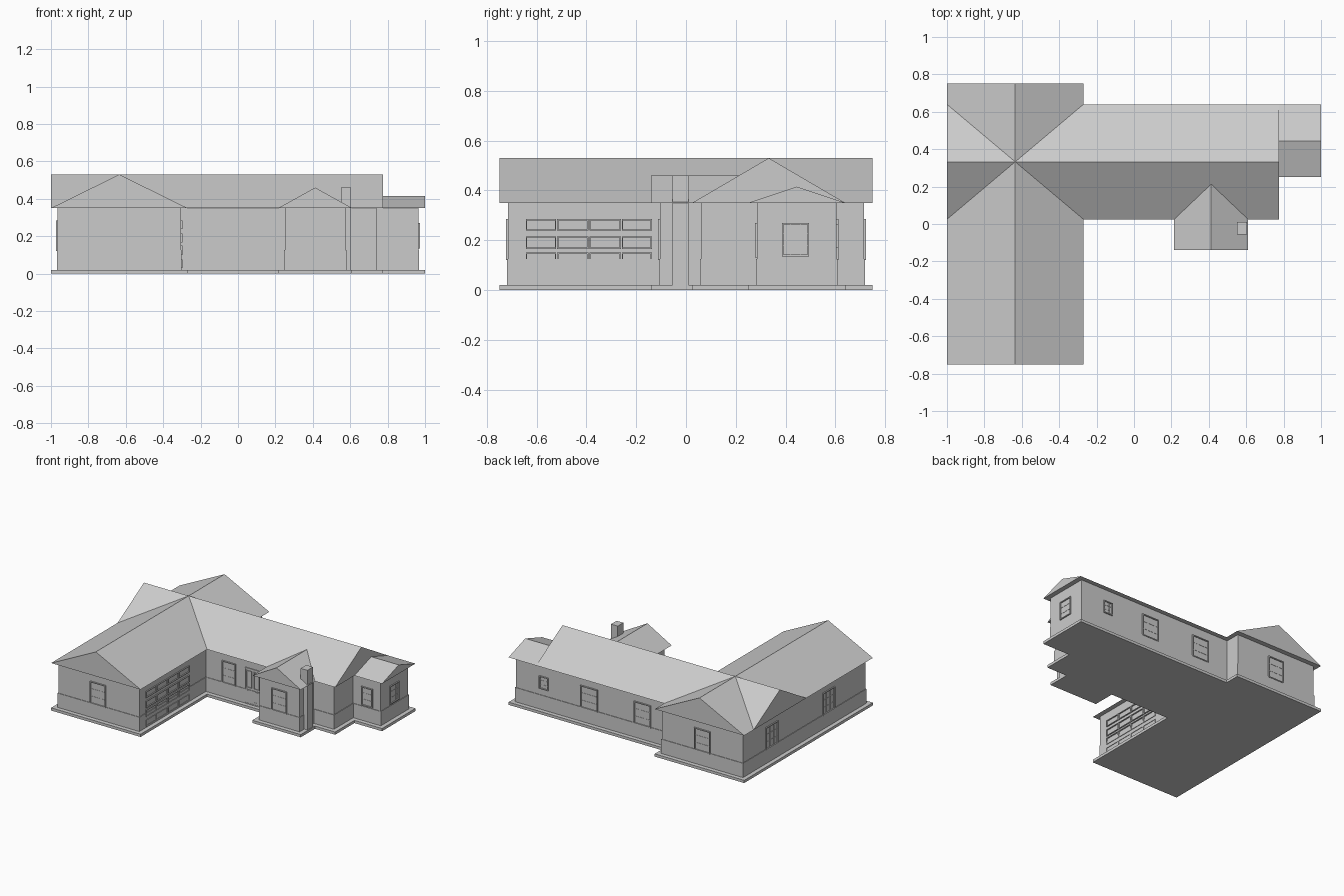
import bpy, bmesh, math
from mathutils import Matrix, Vector

if "Cube" in bpy.data.objects:
    bpy.data.objects.remove(bpy.data.objects["Cube"])

EAVE = 0.35
# Eave footprint, counter-clockwise
PLAN = [(-1, -.75), (-.27, -.75), (-.27, .025), (.215, .025), (.215, -.14), (.61, -.14), (.61, .025),
        (.775, .025), (.775, .25), (1, .25), (1, .64), (-.27, .64), (-.27, .75), (-1, .75)]


def make_object(name, bm, matrix=None):
    bmesh.ops.recalc_face_normals(bm, faces=bm.faces)
    mesh = bpy.data.meshes.new(name)
    if matrix:
        bm.transform(matrix)
    bm.to_mesh(mesh)
    bm.free()
    ob = bpy.data.objects.new(name, mesh)
    bpy.context.collection.objects.link(ob)
    return ob


def add_box(bm, x0, x1, y0, y1, z0, z1):
    m = Matrix.Translation(((x0 + x1) / 2, (y0 + y1) / 2, (z0 + z1) / 2)) @ \
        Matrix.Diagonal((x1 - x0, y1 - y0, z1 - z0, 1))
    bmesh.ops.create_cube(bm, size=1, matrix=m)


def extrude(name, points, vec):
    bm = bmesh.new()
    face = bm.faces.new([bm.verts.new(p) for p in points])
    geom = bmesh.ops.extrude_face_region(bm, geom=[face])['geom']
    bmesh.ops.translate(bm, vec=vec, verts=[g for g in geom if isinstance(g, bmesh.types.BMVert)])
    return make_object(name, bm)


def inset(points, d):
    out = []
    for i, p in enumerate(points):
        p, a, b = Vector(p), Vector(points[i - 1]), Vector(points[(i + 1) % len(points)])
        u, v = (p - a).normalized(), (b - p).normalized()
        out.append(p + d * Vector((-u.y - v.y, u.x + v.x)))
    return out


def storey(name, d, z0, z1):
    return extrude(name, [(x, y, z0) for x, y in inset(PLAN, d)], (0, 0, z1 - z0))


# Slab, brick plinth and walls
storey("foundation_slab", 0, 0, .02)
storey("lower_wall", .031, .02, .125)
storey("upper_wall", .035, .125, EAVE)


# Gable roofs, joined into one shell
def gable(name, lo, hi, start, end, peak, along_x):
    profile = [(lo, EAVE), ((lo + hi) / 2, peak), (hi, EAVE)]
    if along_x:
        return extrude(name, [(start, a, z) for a, z in profile], (end - start, 0, 0))
    return extrude(name, [(a, start, z) for a, z in profile], (0, end - start, 0))


roof = gable("roof", -1, -.27, -.75, .75, .53, False)
parts = [gable("main_roof", .025, .64, -1, .775, .53, True),
         gable("front_bay_roof", .215, .61, -.14, .3, .46, False),
         gable("side_bay_roof", .25, .64, .65, 1, .415, True)]
for part in parts:
    mod = roof.modifiers.new("join", 'BOOLEAN')
    mod.operation, mod.solver, mod.object = 'UNION', 'EXACT', part
dg = bpy.context.evaluated_depsgraph_get()
joined = bpy.data.meshes.new_from_object(roof.evaluated_get(dg))
roof.modifiers.clear()
roof.data = joined
for part in parts:
    bpy.data.objects.remove(part)

# Chimney on the side of the front bay
bm = bmesh.new()
add_box(bm, .55, .605, -.055, .01, .02, .46)
make_object("chimney", bm)


# Openings are built facing -y, then turned onto their wall
def add_ring(bm, x0, x1, z0, z1, t, depth):
    add_box(bm, x0, x0 + t, -depth, .002, z0, z1)
    add_box(bm, x1 - t, x1, -depth, .002, z0, z1)
    add_box(bm, x0 + t, x1 - t, -depth, .002, z0, z0 + t)
    add_box(bm, x0 + t, x1 - t, -depth, .002, z1 - t, z1)


def place(x, y, degrees):
    return Matrix.Translation((x, y, 0)) @ Matrix.Rotation(math.radians(degrees), 4, 'Z')


def window(name, x, y, degrees, width, z0=.12, z1=.285):
    bm = bmesh.new()
    w = width / 2
    add_ring(bm, -w, w, z0, z1, .007, .008)
    for i in (1, 2):                       # glazing bars
        u = -w + width * i / 3
        add_box(bm, u - .001, u + .001, -.002, .002, z0 + .007, z1 - .007)
        v = z0 + (z1 - z0) * i / 3
        add_box(bm, -w + .007, w - .007, -.002, .002, v - .001, v + .001)
    make_object(name, bm, place(x, y, degrees))


window("garage_wing_front_window", -.64, -.715, 0, .13)
window("entry_window", -.115, .06, 0, .11)
window("front_bay_window", .4125, -.105, 0, .125)
window("side_bay_front_window", .855, .285, 0, .09, .13, .27)
window("side_bay_end_window", .965, .44, 90, .11, .135, .27)
window("back_window_right", .366, .605, 180, .14)
window("back_window_middle", -.07, .605, 180, .14)
window("back_window_small", .735, .605, 180, .075, .17, .265)
window("wing_back_window", -.635, .715, 180, .13)
window("left_window_back", -.965, .38, -90, .14)
window("left_window_front", -.965, -.28, -90, .14)

# Front door
bm = bmesh.new()
add_ring(bm, -.065, .065, .02, .285, .007, .006)
for u in (-.03, .03):
    add_ring(bm, u - .022, u + .022, .04, .12, .003, .005)
    add_ring(bm, u - .022, u + .022, .14, .265, .003, .005)
make_object("front_door", bm, place(.08, .06, 0))

# Garage door: four by four framed panels
bm = bmesh.new()
cols = [-.645, -.52, -.39, -.26, -.135]
for z0, z1 in ((.03, .076), (.1, .15), (.165, .215), (.238, .285)):
    for a, b in zip(cols, cols[1:]):
        add_ring(bm, a + .002, b - .002, z0, z1, .005, .008)
make_object("garage_door", bm, place(-.305, 0, 90))
